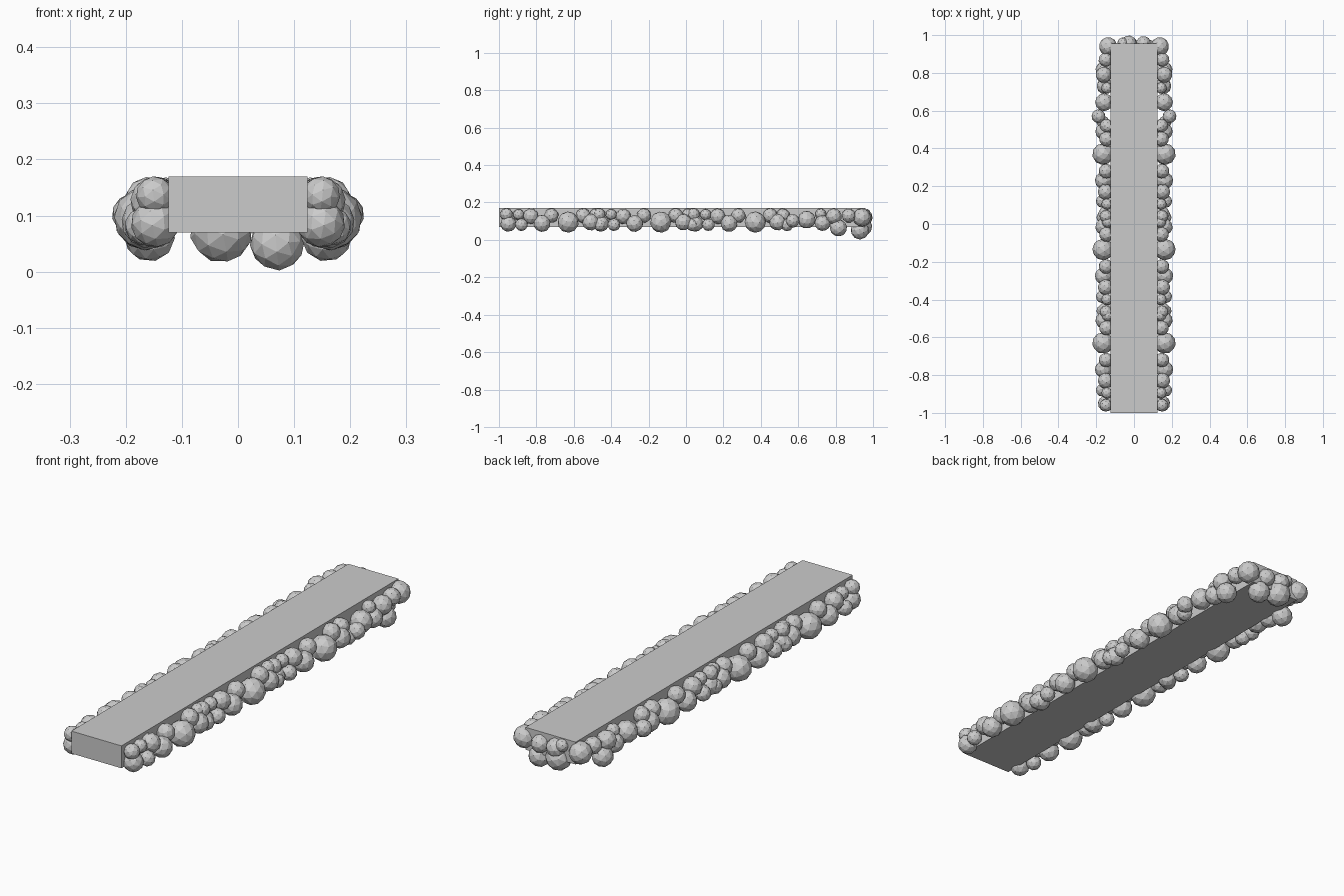
import bpy, bmesh, random
from mathutils import Matrix, Euler
random.seed(4)


def finish(bm, name):
    mesh = bpy.data.meshes.new(name)
    bm.to_mesh(mesh)
    bm.free()
    obj = bpy.data.objects.new(name, mesh)
    bpy.context.collection.objects.link(obj)
    return obj


def rock(bm, x, y, z, r):
    turn = Euler([random.uniform(0, 6.28) for _ in range(3)]).to_matrix().to_4x4()
    bmesh.ops.create_icosphere(bm, subdivisions=2, radius=r,
                               matrix=Matrix.Translation((x, y, z)) @ turn)


# Flat walkway slab
bm = bmesh.new()
bmesh.ops.create_cube(bm, size=1, matrix=Matrix.Translation((0, -0.022, 0.12))
                      @ Matrix.Diagonal((0.248, 1.956, 0.1, 1)))
finish(bm, "walkway_slab")

# Repeating cluster of edge boulders: x, y offset, z, radius
cluster = [
    (0.164, 0.00, 0.095, 0.057), (0.162, -0.14, 0.088, 0.046),
    (0.168, -0.25, 0.081, 0.034), (0.148, -0.32, 0.086, 0.043),
    (0.160, 0.12, 0.095, 0.045), (0.165, 0.17, 0.080, 0.034),
    (0.148, -0.33, 0.136, 0.034), (0.150, -0.20, 0.126, 0.042),
    (0.143, -0.265, 0.135, 0.030), (0.148, -0.09, 0.130, 0.039),
    (0.145, 0.08, 0.130, 0.040), (0.140, 0.145, 0.138, 0.030),
]
# Boulders that close the far end of each side
far_side = [
    (0.188, 0.57, 0.102, 0.037), (0.158, 0.645, 0.108, 0.048),
    (0.155, 0.73, 0.090, 0.043), (0.158, 0.815, 0.064, 0.046),
    (0.160, 0.79, 0.126, 0.043), (0.150, 0.87, 0.130, 0.038),
    (0.145, 0.52, 0.130, 0.036), (0.143, 0.72, 0.138, 0.030),
    (0.137, 0.94, 0.120, 0.049),
]
bm = bmesh.new()
for centre in (-0.63, -0.135, 0.37):
    for x, dy, z, r in cluster:
        rock(bm, x, centre + dy, z, r)
for spec in far_side:
    rock(bm, *spec)
edge = finish(bm, "edge_boulders")
edge.modifiers.new("mirror", 'MIRROR').use_mirror_merge = False

# Boulders across the far end
bm = bmesh.new()
for spec in [(-0.03, 0.94, 0.072, 0.056), (0.07, 0.93, 0.051, 0.049),
             (-0.028, 0.955, 0.12, 0.043), (0.05, 0.955, 0.118, 0.04),
             (-0.06, 0.96, 0.14, 0.028)]:
    rock(bm, *spec)
finish(bm, "end_boulders")
